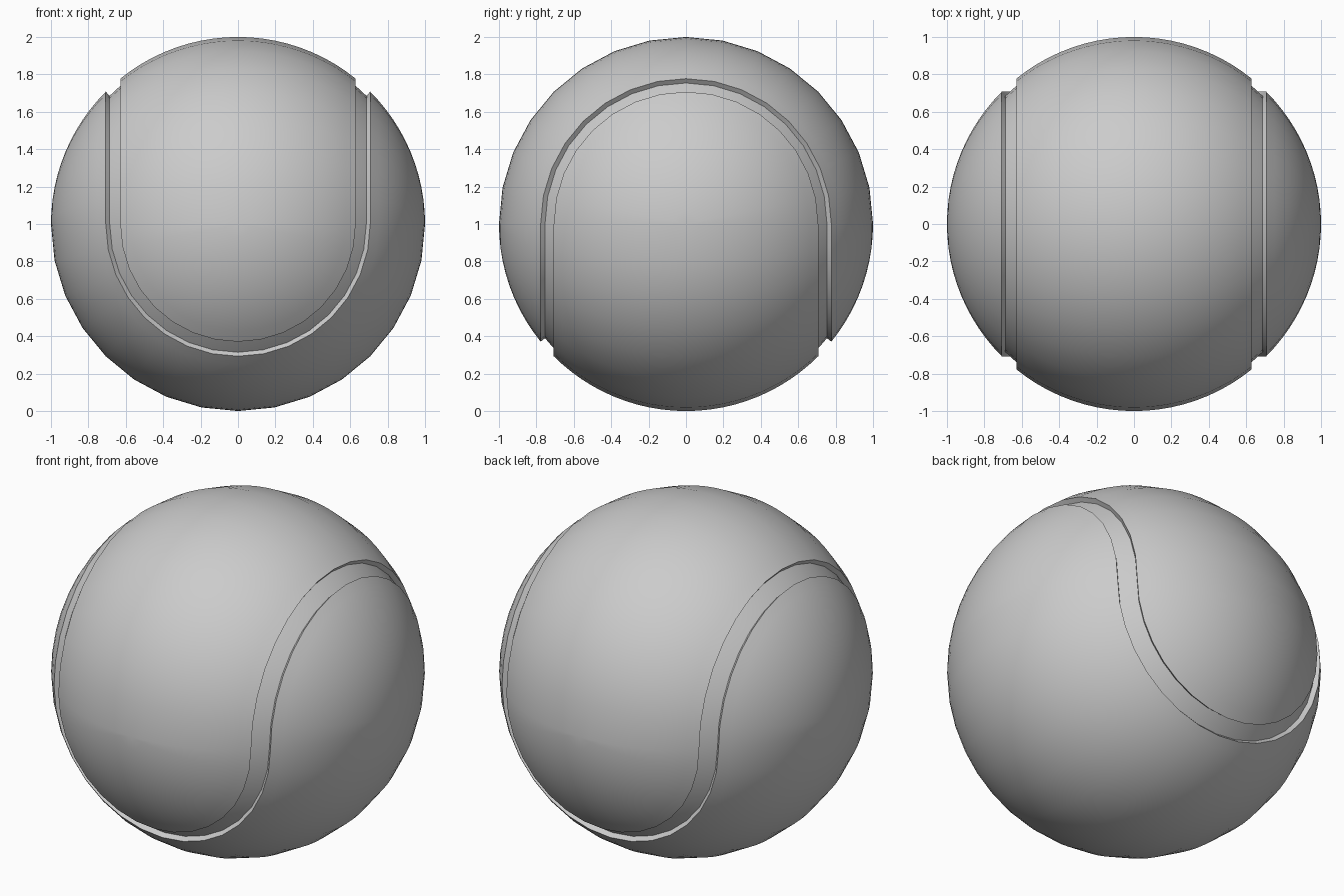
import bpy, bmesh
from math import sin, cos, radians

if "Cube" in bpy.data.objects:
    bpy.data.objects.remove(bpy.data.objects["Cube"])

SEAM_A, SEAM_B, FLOOR = 45.0, 51.0, 0.97   # seam edges (degrees) and groove floor radius
STEPS = 16                                  # facets per half turn


def span(a, b, n, r):
    return [(a + (b - a) * i / n, r) for i in range(n + 1)]


# Half-circle profile from pole to pole, dipping into the groove on both sides
quarter = (span(0, SEAM_A, 12, 1) + span(SEAM_A, SEAM_B, 2, FLOOR)
           + span(SEAM_B, 90, 10, 1))
# The same profile seen from the other axis
quarter_swapped = [(90 - a, r) for a, r in reversed(quarter)]


def half_ball(bm, quarter, place):
    """Revolve the profile half a turn about a horizontal axis."""
    profile = quarter + [(180 - a, r) for a, r in reversed(quarter[:-1])]
    rows = []
    for j in range(STEPS + 1):
        t = radians(180 * j / STEPS)
        rows.append([bm.verts.new(place(r * cos(radians(a)),
                                        r * sin(radians(a)) * cos(t),
                                        r * sin(radians(a)) * sin(t)))
                     for a, r in profile])
    for p, q in zip(rows, rows[1:]):
        for i in range(len(profile) - 1):
            bm.faces.new((p[i], p[i + 1], q[i + 1], q[i]))


# Ball: upper half turned about x, lower half about y, welded at the equator
bm = bmesh.new()
half_ball(bm, quarter, lambda u, v, w: (u, v, 1 + w))
half_ball(bm, quarter_swapped, lambda u, v, w: (v, u, 1 - w))
bmesh.ops.remove_doubles(bm, verts=bm.verts[:], dist=1e-4)
bmesh.ops.recalc_face_normals(bm, faces=bm.faces[:])
mesh = bpy.data.meshes.new("seamed_ball")
bm.to_mesh(mesh)
bm.free()
ball = bpy.data.objects.new("seamed_ball", mesh)
bpy.context.collection.objects.link(ball)

# Smooth shading with crisp groove edges
bpy.context.view_layer.objects.active = ball
ball.select_set(True)
bpy.ops.object.shade_smooth_by_angle(angle=radians(30))
